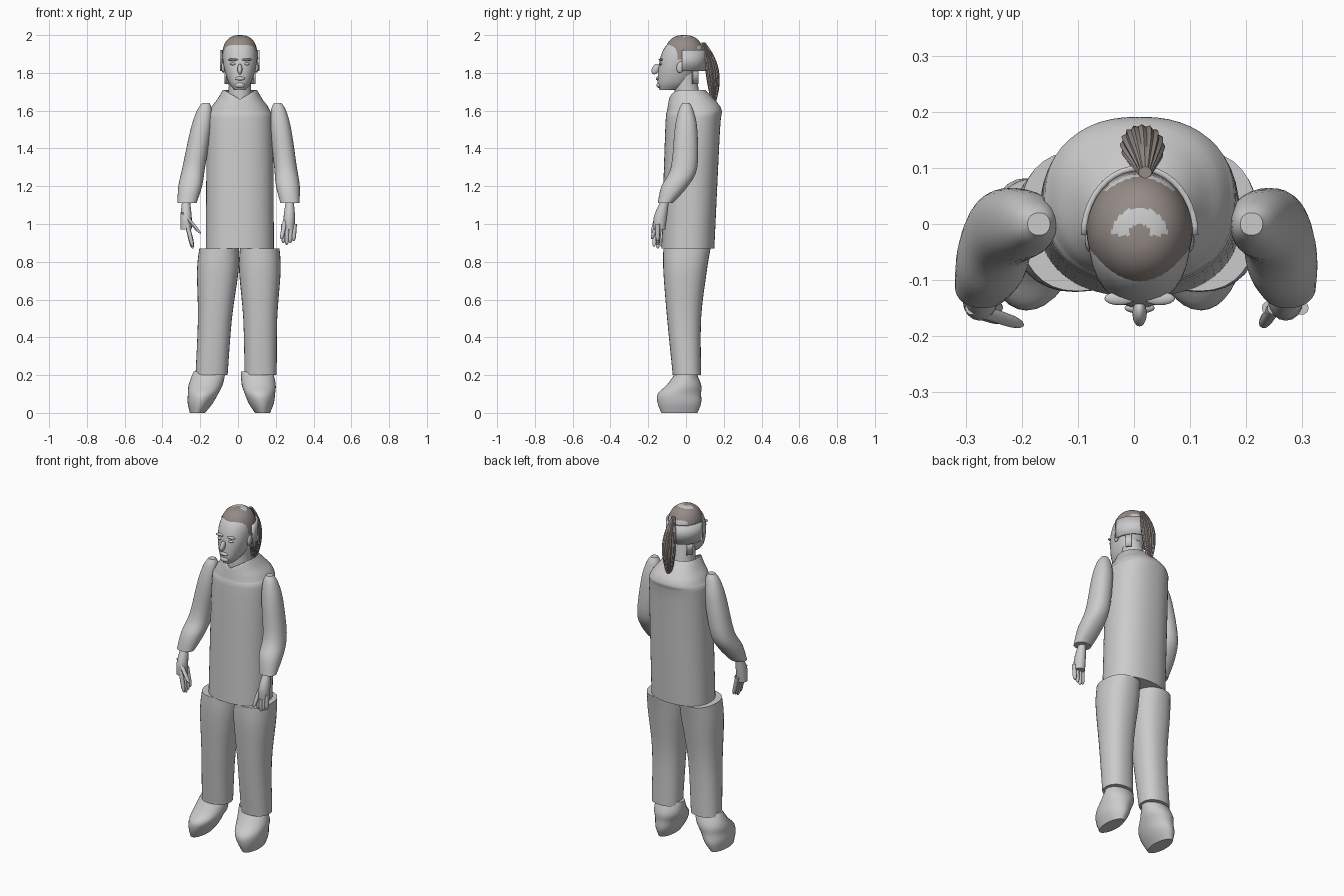
import bpy
import bmesh
from math import sin, cos, pi, radians, hypot, copysign
from mathutils import Vector

if "Cube" in bpy.data.objects:
    bpy.data.objects.remove(bpy.data.objects["Cube"], do_unlink=True)

MIDDLE = .01  # the centre line of head and body


def make_material(name, red, green, blue):
    colour = (red, green, blue, 1)
    material = bpy.data.materials.new(name)
    material.use_nodes = True
    material.diffuse_color = colour
    material.node_tree.nodes["Principled BSDF"].inputs["Base Color"].default_value = colour
    return material


grey = make_material("plain grey", .6, .6, .6)
brown = make_material("hair brown", .3, .26, .24)


def finish(name, bm, materials):
    bmesh.ops.recalc_face_normals(bm, faces=bm.faces)
    mesh = bpy.data.meshes.new(name)
    bm.to_mesh(mesh)
    bm.free()
    for material in materials:
        mesh.materials.append(material)
    obj = bpy.data.objects.new(name, mesh)
    bpy.context.collection.objects.link(obj)
    bpy.ops.object.select_all(action="DESELECT")
    obj.select_set(True)
    bpy.context.view_layer.objects.active = obj
    bpy.ops.object.shade_smooth_by_angle(angle=radians(45))
    return obj


def smooth_sections(sections, steps=4):
    """Ease a curve through the key sections."""
    keys = [Vector(section) for section in sections]
    padded = [keys[0]] + keys + [keys[-1]]
    result = []
    for before, start, end, after in zip(padded, padded[1:], padded[2:], padded[3:]):
        leave, arrive = (end - before) / 2, (after - start) / 2
        for step in range(steps):
            t = step / steps
            ease = t * t * (3 - 2 * t)
            result.append(start.lerp(end, ease) + leave * t * (1 - t) ** 2 - arrive * t * t * (1 - t))
    return result + [keys[-1]]


def loft(name, sections, low_x=MIDDLE, high_x=MIDDLE, materials=(grey,), power=2,
         sides=32, flute=0, open_top=False, edit=None):
    """Skin sections of (height, half width, front, back); the centre leans from low_x to high_x."""
    bm = bmesh.new()
    rings = []
    rows = smooth_sections(sections)
    bottom, top = rows[0][0], rows[-1][0]
    for z, half, front, back in rows:
        centre_x = low_x + (high_x - low_x) * (z - bottom) / (top - bottom)
        centre_y, depth = (front + back) / 2, (back - front) / 2
        ring = []
        for k in range(sides):
            c, s = cos(2 * pi * k / sides), sin(2 * pi * k / sides)
            swell = 1 - flute * (k % 2)
            x = copysign(abs(c) ** (2 / power), c) * swell * half
            y = copysign(abs(s) ** (2 / power), s) * swell * depth
            ring.append(bm.verts.new((centre_x + x, centre_y + y, z)))
        rings.append(ring)
    for low, high in zip(rings, rings[1:]):
        for k in range(sides):
            bm.faces.new((low[k - 1], low[k], high[k], high[k - 1]))
    bm.faces.new(rings[0])
    if not open_top:
        bm.faces.new(rings[-1])
    if edit:
        edit(bm)
    return finish(name, bm, materials)


def digit(name, tip, root, radius=.012):
    """Tapered finger from its tip up to its root."""
    tip, root = Vector(tip), Vector(root)
    sections = []
    for t, swell in ((0, .3), (.2, .9), (1, 1)):
        point, r = tip.lerp(root, t), radius * swell
        sections.append((point.z, r, point.y - r, point.y + r))
    loft(name, sections, tip.x, root.x, sides=10)


def blob(name, centre, size, tilt=0):
    bm = bmesh.new()
    bmesh.ops.create_uvsphere(bm, u_segments=16, v_segments=10, radius=1)
    obj = finish(name, bm, (grey,))
    obj.location, obj.scale = centre, size
    obj.rotation_euler.x = radians(tilt)


def curved_panel(name, start, stop, low, high, radius):
    """Upright panel wrapped around the back of the head."""
    bm = bmesh.new()
    count = 20
    pairs = []
    for k in range(count + 1):
        angle = radians(start + (stop - start) * k / count)
        x, y = MIDDLE + radius * cos(angle), radius * sin(angle) * 1.2 - .02
        pairs.append((bm.verts.new((x, y, low)), bm.verts.new((x, y, high))))
    for (a, b), (c, d) in zip(pairs, pairs[1:]):
        bm.faces.new((a, c, d, b))
    obj = finish(name, bm, (grey,))
    solid = obj.modifiers.new("thickness", "SOLIDIFY")
    solid.thickness, solid.offset = .01, 0


# Tunic with a V neckline
def cut_neckline(bm):
    for vert in bm.verts:
        if vert.co.y < 0:
            vert.co.z = min(vert.co.z, 1.66 + abs(vert.co.x - MIDDLE) * .6)


loft("tunic", [(.87, .18, -.13, .15), (1.5, .175, -.11, .18), (1.6, .16, -.1, .19),
               (1.66, .12, -.09, .15), (1.71, .09, -.08, .1)],
     power=2.3, sides=48, open_top=True, edit=cut_neckline)

# Shared limb shapes, placed on each side with their own lean
trouser = [(.2, .085, -.07, .08), (.5, .09, -.1, .08), (.75, .11, -.12, .11), (.87, .105, -.12, .13)]
shoe = [(0, .04, -.13, .06), (.05, .066, -.15, .08), (.1, .08, -.15, .08),
        (.15, .09, -.1, .08), (.22, .085, -.05, .05)]
sleeve = [(1.11, .05, -.15, -.07), (1.2, .063, -.13, .01), (1.3, .06, -.08, .06),
          (1.5, .055, -.06, .06), (1.6, .04, -.04, .04), (1.64, .02, -.02, .02)]
palm = [(.97, .03, -.17, -.11), (1.04, .03, -.17, -.1), (1.13, .02, -.13, -.09)]

loft("right_trouser_leg", trouser, -.14, -.1, power=2.3)
loft("left_trouser_leg", trouser, .12, .115, power=2.3)
loft("right_shoe", shoe, -.215, -.15)
loft("left_shoe", shoe, .13, .1)
loft("right_sleeve", sleeve, -.27, -.17, power=2.2)
loft("left_sleeve", sleeve, .275, .21, power=2.2)
loft("right_palm", palm, -.275, -.275, sides=16)
loft("left_palm", palm, .27, .274, sides=16)

# Fingers: the right row runs front to back, the left row side to side
for i in range(4):
    across = .02 * i
    tip_height = .87 + .01 * abs(i - 1)
    digit("right_finger", (-.24, across - .17, tip_height), (-.27, across - .16, 1))
    digit("left_finger", (.24 + across * .9, -.15, tip_height + .02), (.24 + across, -.15, 1))
digit("right_thumb", (-.2, -.18, .95), (-.29, -.15, 1.06))
digit("left_thumb", (.23, -.18, .92), (.25, -.15, 1.02))

# Neck and head
loft("neck", [(1.6, .075, -.06, .09), (1.7, .06, -.06, .07), (1.8, .06, -.06, .05)])
loft("head", [(1.71, .03, -.14, -.04), (1.75, .06, -.15, .02), (1.83, .085, -.145, .06),
              (1.9, .09, -.13, .09), (1.95, .075, -.1, .08), (1.98, .03, -.05, .03)], power=2.2)

# Facial features
blob("nose", (MIDDLE, -.16, 1.82), (.013, .02, .03), -30)
blob("lips", (MIDDLE, -.15, 1.77), (.027, .01, .01))
blob("chin", (MIDDLE, -.14, 1.735), (.026, .017, .016))
for side, label in ((-1, "right"), (1, "left")):
    eye_x = MIDDLE + side * .036
    blob(label + "_eye", (eye_x, -.133, 1.847), (.016, .01, .007))
    blob(label + "_brow", (eye_x, -.133, 1.87), (.027, .012, .007))
    blob(label + "_ear", (MIDDLE + side * .088, -.03, 1.83), (.01, .02, .03), -10)
    # Small panel hanging behind each ear
    middle_angle = 90 - side * 50
    curved_panel(label + "_nape_panel", middle_angle - 10, middle_angle + 10, 1.74, 1.82, .09)

# Band around the back of the head
curved_panel("head_band", 0, 180, 1.81, 1.92, .1)


# Rounded hair cap with a bare arch on the crown
def bare_crown(bm):
    for face in bm.faces:
        point = face.calc_center_median()
        reach = hypot(point.x - MIDDLE, point.y + .02)
        if point.z > 1.95 and point.y > -.02 and .02 < reach < .05:
            face.material_index = 1


dome = []
for k in range(10):
    rise = sin(pi / 2 * k / 9.3)
    spread = (1 - rise ** 2.5) ** .4
    dome.append((1.87 + .13 * rise, .095 * spread, -.01 - .105 * spread, -.01 + .105 * spread))
loft("hair_cap", dome, materials=(brown, grey), sides=40, edit=bare_crown)

# Ponytail: a fluted teardrop that bends away from the cap
tail = []
for k in range(9):
    t = k / 8
    swell = .04 * sin(pi * (.1 + .8 * t))
    centre = .147 - .055 * t ** 3
    tail.append((1.64 + .32 * t, swell, centre - swell * .9, centre + swell * .9))
loft("ponytail", tail, high_x=.02, materials=(brown,), flute=.12)
